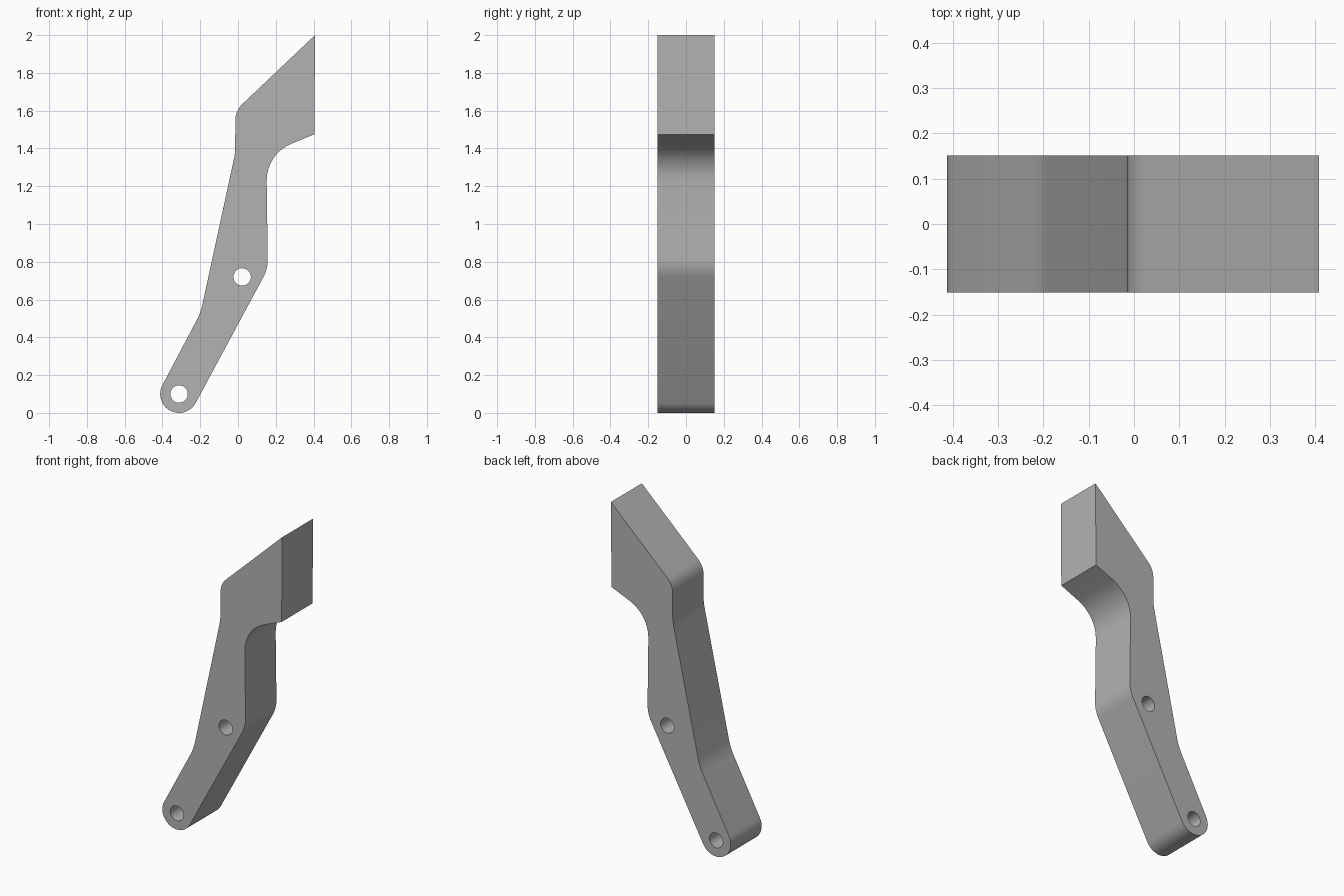
import bpy, bmesh, math
from mathutils import Vector

cube = bpy.data.objects.get("Cube")
if cube:
    bpy.data.objects.remove(cube)

HALF_WIDTH = 0.151
PIVOT, MID_HOLE = Vector((-0.312, 0.1)), Vector((0.022, 0.72))
END_RADIUS, HOLE_RADIUS = 0.1, 0.046


def arc(center, radius, start, sweep, steps):
    return [center + radius * Vector((math.cos(start + sweep * i / steps),
                                      math.sin(start + sweep * i / steps)))
            for i in range(steps + 1)]


def fillet(prev, corner, nxt, radius, steps=8):
    """Round one profile corner with a tangent arc."""
    if radius == 0:
        return [corner]
    a, b = (prev - corner).normalized(), (nxt - corner).normalized()
    half = a.angle(b) / 2
    reach = radius / math.tan(half)
    center = corner + (a + b).normalized() * radius / math.sin(half)
    first, last = corner + a * reach - center, corner + b * reach - center
    start = math.atan2(first.y, first.x)
    sweep = math.atan2(first.x * last.y - first.y * last.x, first.dot(last))
    return arc(center, radius, start, sweep, steps)


# Rounded foot of the arm: half circle square to the lower strip
lean = math.radians(61.7)
outline = arc(PIVOT, END_RADIUS, lean + math.pi / 2, math.pi, 20)

# Remaining corners, counter-clockwise: x, z, fillet radius
corners = [(0.158, 0.763, 0.2), (0.15, 1.37, 0.21), (0.404, 1.475, 0),
           (0.408, 2.0, 0), (-0.014, 1.6, 0.12), (-0.015, 1.375, 0.3),
           (-0.198, 0.53, 0.35)]
points = [Vector(c[:2]) for c in corners]
path = [outline[-1]] + points + [outline[0]]
for i, c in enumerate(corners):
    outline += fillet(path[i], path[i + 1], path[i + 2], c[2])

# Profile face with two bored holes
bm = bmesh.new()
edges = []
loops = [outline] + [arc(p, HOLE_RADIUS, 0, math.tau, 32)[:-1]
                     for p in (PIVOT, MID_HOLE)]
for loop in loops:
    verts = [bm.verts.new((p.x, -HALF_WIDTH, p.y)) for p in loop]
    edges += [bm.edges.new((v, verts[(i + 1) % len(verts)]))
              for i, v in enumerate(verts)]
bmesh.ops.triangle_fill(bm, edges=edges, use_beauty=True)

# Extrude through the width
result = bmesh.ops.extrude_face_region(bm, geom=bm.faces[:], use_keep_orig=True)
moved = [g for g in result["geom"] if isinstance(g, bmesh.types.BMVert)]
bmesh.ops.translate(bm, verts=moved, vec=(0, 2 * HALF_WIDTH, 0))
bmesh.ops.recalc_face_normals(bm, faces=bm.faces[:])

mesh = bpy.data.meshes.new("lever_arm")
bm.to_mesh(mesh)
bm.free()
arm = bpy.data.objects.new("lever_arm", mesh)
bpy.context.collection.objects.link(arm)

# Plain grey material
grey = bpy.data.materials.new("plain grey")
grey.use_nodes = True
color = (0.45, 0.45, 0.45, 1)
grey.diffuse_color = color
grey.node_tree.nodes["Principled BSDF"].inputs["Base Color"].default_value = color
mesh.materials.append(grey)

bpy.ops.object.select_all(action="DESELECT")
arm.select_set(True)
bpy.context.view_layer.objects.active = arm
bpy.ops.object.shade_smooth_by_angle(angle=math.radians(30))
